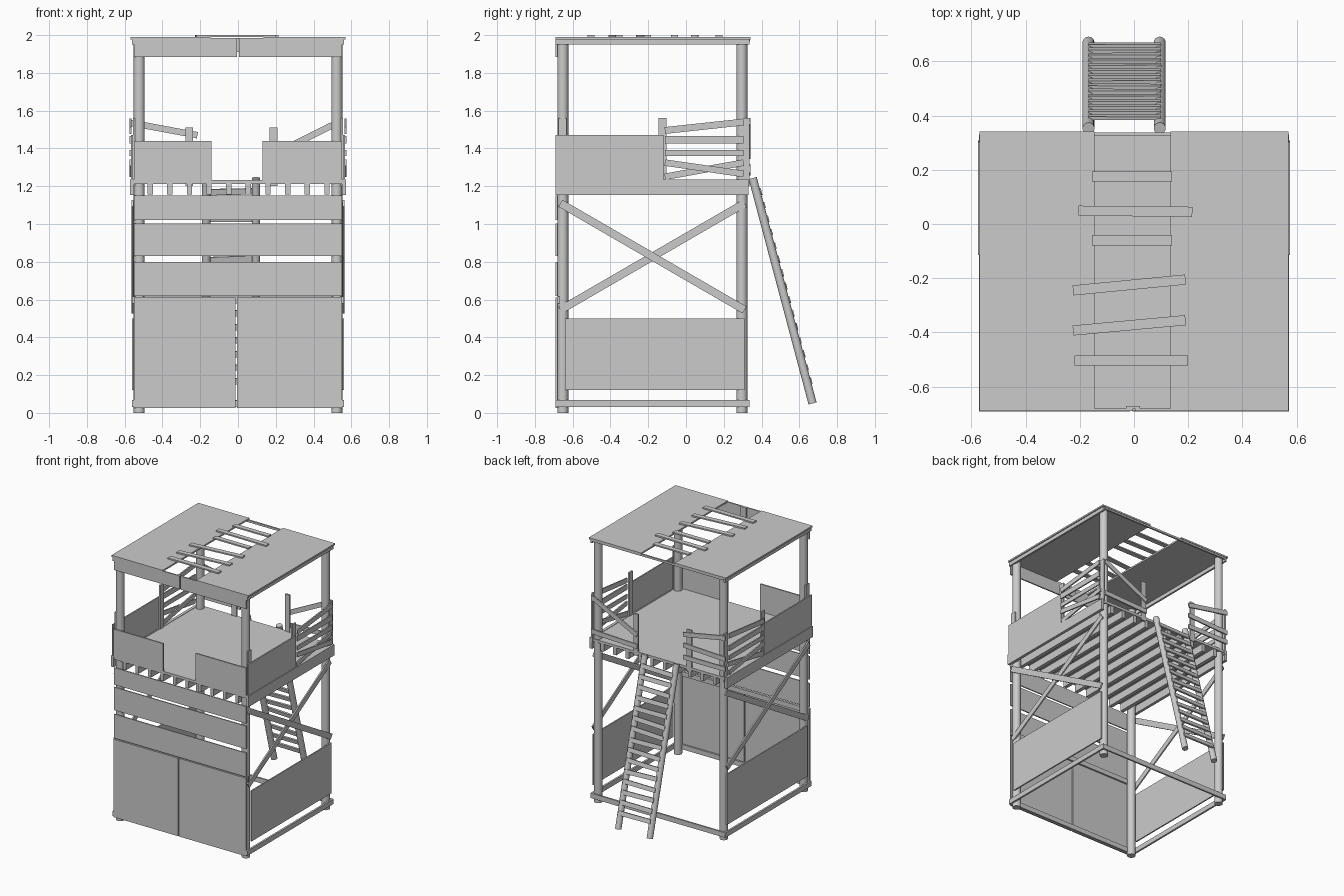
import bpy, math, random
from mathutils import Vector, Matrix

random.seed(3)


def box(name, x0, x1, y0, y1, z0, z1):
    """Axis-aligned board given by its limits."""
    bpy.ops.mesh.primitive_cube_add(size=1, location=((x0 + x1) / 2, (y0 + y1) / 2, (z0 + z1) / 2))
    ob = bpy.context.object
    ob.name = name
    ob.scale = (abs(x1 - x0), abs(y1 - y0), abs(z1 - z0))
    return ob


def plank(name, a, b, width, thick, normal):
    """Board from a to b whose thin direction is normal."""
    a, b, n = Vector(a), Vector(b), Vector(normal).normalized()
    d = (b - a).normalized()
    w = n.cross(d).normalized()
    rot = Matrix((d, w, n)).transposed().to_4x4()
    bpy.ops.mesh.primitive_cube_add(size=1)
    ob = bpy.context.object
    ob.name = name
    ob.matrix_world = Matrix.Translation((a + b) / 2) @ rot @ Matrix.Diagonal(((b - a).length, width, thick, 1))
    return ob


def pole(name, a, b, r):
    """Round smooth pole from a to b."""
    a, b = Vector(a), Vector(b)
    bpy.ops.mesh.primitive_cylinder_add(vertices=20, radius=r, depth=(b - a).length, location=(a + b) / 2)
    ob = bpy.context.object
    ob.name = name
    ob.rotation_euler = (b - a).to_track_quat('Z', 'Y').to_euler()
    bpy.ops.object.shade_smooth_by_angle(angle=math.radians(40))
    return ob


# corner posts
for x in (-0.523, 0.523):
    for y in (-0.652, 0.296):
        pole("corner_post", (x, y, 0), (x, y, 1.975), 0.029)

for s, side in ((-1, "left"), (1, "right")):
    # lower side frame, wall and cross brace
    box(side + "_bottom_rail", s * 0.548, s * 0.562, -0.69, 0.325, 0.03, 0.067)
    box(side + "_lower_wall", s * 0.552, s * 0.562, -0.64, 0.31, 0.12, 0.5)
    plank(side + "_brace_a", (s * 0.558, -0.665, 1.11), (s * 0.558, 0.31, 0.545), 0.042, 0.01, (1, 0, 0))
    plank(side + "_brace_b", (s * 0.55, -0.665, 0.545), (s * 0.55, 0.31, 1.11), 0.042, 0.01, (1, 0, 0))
    # deck side beam
    box(side + "_deck_beam", s * 0.55, s * 0.572, -0.692, 0.33, 1.153, 1.235)
    # side parapet with posts and loose slats
    box(side + "_parapet", s * 0.557, s * 0.567, -0.69, -0.12, 1.235, 1.47)
    for y in (-0.653, -0.125, 0.315):
        box(side + "_parapet_post", s * 0.545, s * 0.557, y - 0.021, y + 0.021, 1.2, 1.56)
    for i, (z0, z1, w) in enumerate(((1.495, 1.54, 0.036), (1.447, 1.447, 0.04), (1.375, 1.375, 0.032),
                                     (1.325, 1.265, 0.034), (1.25, 1.325, 0.034))):
        x = s * (0.57 if i < 4 else 0.562)
        plank(side + "_slat", (x, -0.112, z0), (x, 0.305, z1), w, 0.01, (1, 0, 0))
    # roof panel and beam below it
    xi = -0.145 if s < 0 else 0.135
    box(side + "_roof_panel", xi, s * 0.57, -0.69, 0.342, 1.978, 1.99)
    box(side + "_roof_beam", s * 0.548, s * 0.562, -0.69, 0.335, 1.95, 1.986)
    # front fascia half
    box(side + "_fascia", s * 0.004, s * 0.55, -0.69, -0.68, 1.885, 1.985)

box("fascia_joint", -0.03, 0.022, -0.68, -0.672, 1.91, 1.985)
box("roof_back_batten", -0.55, 0.55, 0.325, 0.338, 1.965, 1.98)

# slats bridging the roof gap
for x0, y0, x1, y1 in ((-0.155, 0.175, 0.14, 0.175), (-0.205, 0.049, 0.215, 0.045), (-0.155, -0.06, 0.14, -0.06),
                       (-0.225, -0.245, 0.19, -0.205), (-0.225, -0.393, 0.19, -0.355), (-0.22, -0.503, 0.2, -0.503)):
    plank("roof_slat", (x0, y0, 1.995), (x1, y1, 1.995), 0.037, 0.01, (0, 0, 1))

# front doors and planks
box("left_door", -0.55, -0.014, -0.692, -0.681, 0.025, 0.612)
box("right_door", -0.006, 0.55, -0.692, -0.681, 0.025, 0.612)
for z0, z1 in ((0.62, 0.8), (0.83, 1.003), (1.022, 1.15)):
    box("front_plank", -0.55, 0.55, -0.69, -0.681, z0, z1)

# cross rails at the front and back
for z in (0.03, 0.58):
    box("front_rail", -0.56, 0.56, -0.68, -0.667, z, z + 0.036)
box("back_bottom_rail", -0.56, 0.56, 0.322, 0.335, 0.03, 0.067)

# platform deck and joists
box("deck", -0.55, 0.55, -0.69, 0.33, 1.212, 1.232)
for i in range(10):
    x = -0.465 + 0.104 * i
    box("joist", x - 0.014, x + 0.014, -0.685, 0.325, 1.155, 1.213)

# front parapet halves
box("front_parapet_left", -0.55, -0.14, -0.692, -0.681, 1.232, 1.44)
box("front_parapet_right", 0.13, 0.55, -0.692, -0.681, 1.232, 1.44)

# back railing on both sides of the ladder
for x in (-0.257, 0.188):
    box("back_rail_post", x - 0.02, x + 0.02, 0.318, 0.33, 1.2, 1.512)
for z0, z1 in ((1.535, 1.47), (1.375, 1.39), (1.3, 1.3)):
    plank("back_left_slat", (-0.565, 0.337, z0), (-0.215, 0.337, z1), 0.034, 0.01, (0, 1, 0))
plank("back_right_slat", (0.545, 0.337, 1.545), (0.17, 0.337, 1.36), 0.034, 0.01, (0, 1, 0))
plank("back_right_low_slat", (0.55, 0.337, 1.29), (0.17, 0.337, 1.275), 0.034, 0.01, (0, 1, 0))

# leaning ladder
top, bottom = Vector((0, 0.353, 1.243)), Vector((0, 0.67, 0.05))
for x in (-0.168, 0.095):
    off = Vector((x, 0, 0))
    pole("ladder_rail", bottom + off, top + off, 0.022)
out = Vector((0, 1.193, 0.317)).normalized()
for i in range(15):
    p = top.lerp(bottom, 0.065 + 0.06 * i) + out * 0.021
    j = random.uniform(-0.006, 0.006)
    plank("ladder_rung", p + Vector((-0.168, 0, j)), p + Vector((0.1, 0, -j)), 0.032, 0.012, out)
